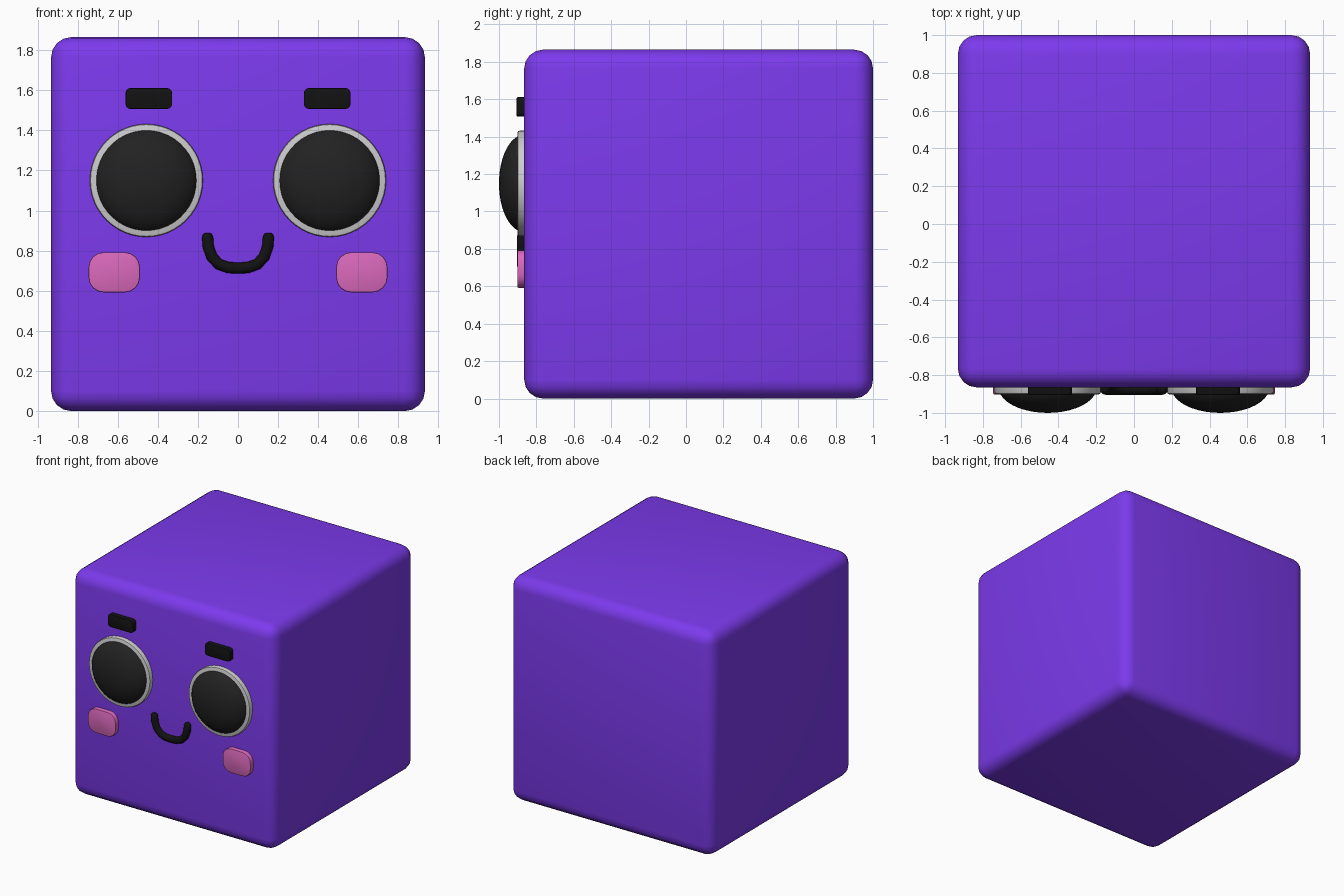
import bpy, bmesh
from math import sin, cos, pi
from mathutils import Matrix

if "Cube" in bpy.data.objects:
    bpy.data.objects.remove(bpy.data.objects["Cube"])

FRONT = -0.865  # y of the face plane


def material(name, rgb):
    m = bpy.data.materials.new(name)
    m.diffuse_color = (*rgb, 1)
    m.use_nodes = True
    m.node_tree.nodes["Principled BSDF"].inputs["Base Color"].default_value = m.diffuse_color
    return m


PURPLE = material("purple", (0.202, 0.042, 0.847))
PINK = material("pink", (0.70, 0.14, 0.50))
BLACK = material("black", (0.006, 0.006, 0.006))
DARK = material("dark_grey", (0.016, 0.016, 0.016))


def finish(name, bm, mat=None, smooth_angle=0.7):
    bmesh.ops.recalc_face_normals(bm, faces=bm.faces)
    me = bpy.data.meshes.new(name)
    bm.to_mesh(me)
    bm.free()
    ob = bpy.data.objects.new(name, me)
    bpy.context.collection.objects.link(ob)
    if mat:
        me.materials.append(mat)
    bpy.ops.object.select_all(action='DESELECT')
    ob.select_set(True)
    bpy.context.view_layer.objects.active = ob
    bpy.ops.object.shade_smooth_by_angle(angle=smooth_angle)
    return ob


def plate(name, outline, y_back, y_front, mat, bevel):
    """Flat outline in x/z, extruded towards the viewer, front rim softened."""
    bm = bmesh.new()
    face = bm.faces.new([bm.verts.new((x, y_back, z)) for x, z in outline])
    ext = bmesh.ops.extrude_face_region(bm, geom=[face])["geom"]
    for v in ext:
        if isinstance(v, bmesh.types.BMVert):
            v.co.y = y_front
    rim = [e for e in bm.edges if all(abs(v.co.y - y_front) < 1e-5 for v in e.verts)]
    bmesh.ops.bevel(bm, geom=rim, offset=bevel, segments=2, profile=0.5, affect='EDGES')
    return finish(name, bm, mat)


def rounded_rect(cx, cz, w, h, r, n=4):
    pts = []
    for k, (sx, sz) in enumerate([(1, 1), (-1, 1), (-1, -1), (1, -1)]):
        for i in range(n + 1):
            a = (k + i / n) * pi / 2
            pts.append((cx + sx * (w / 2 - r) + r * cos(a), cz + sz * (h / 2 - r) + r * sin(a)))
    return pts


def circle(cx, cz, r, n=48):
    return [(cx + r * cos(2 * pi * i / n), cz + r * sin(2 * pi * i / n)) for i in range(n)]


# Rounded cube body
bm = bmesh.new()
bmesh.ops.create_cube(bm, size=1.865, matrix=Matrix.Translation((0, FRONT + 0.9325, 0.9325)))
bmesh.ops.bevel(bm, geom=bm.edges[:], offset=0.1, segments=4, profile=0.5, affect='EDGES')
finish("body", bm, PURPLE)

# Paired face parts
for side, s in (("left", -1), ("right", 1)):
    # eye: grey rim with a dark domed lens
    plate(f"eye_rim_{side}", circle(s * 0.457, 1.15, 0.282), -0.84, -0.902, None, 0.012)
    bm = bmesh.new()
    bmesh.ops.create_uvsphere(bm, u_segments=40, v_segments=24, radius=1,
                              matrix=Matrix.Translation((s * 0.457, FRONT, 1.15))
                              @ Matrix.Diagonal((0.26, 0.135, 0.26, 1)))
    finish(f"eye_lens_{side}", bm, DARK)
    # eyebrow and cheek
    plate(f"eyebrow_{side}", rounded_rect(s * 0.445, 1.559, 0.232, 0.104, 0.025), -0.85, -0.905, BLACK, 0.004)
    plate(f"cheek_{side}", rounded_rect(s * 0.6175, 0.692, 0.256, 0.2, 0.075), -0.85, -0.902, PINK, 0.006)

# Smiling mouth: tube along a U path, tapered at the tips
half = [(0.152, 0.889, 0.4), (0.152, 0.882, 0.8), (0.152, 0.868, 1), (0.148, 0.82, 1),
        (0.13, 0.768, 1), (0.095, 0.732, 1), (0.05, 0.716, 1)]
path = [(-x, z, r) for x, z, r in half] + [(0, 0.713, 1)] + half[::-1]
cu = bpy.data.curves.new("mouth", 'CURVE')
cu.dimensions = '3D'
cu.bevel_depth = 0.028
cu.bevel_resolution = 4
cu.use_fill_caps = True
sp = cu.splines.new('POLY')
sp.points.add(len(path) - 1)
for p, (x, z, r) in zip(sp.points, path):
    p.co = (x, -0.876, z, 1)
    p.radius = r
sp.use_smooth = True
cu.materials.append(BLACK)
bpy.context.collection.objects.link(bpy.data.objects.new("mouth", cu))
